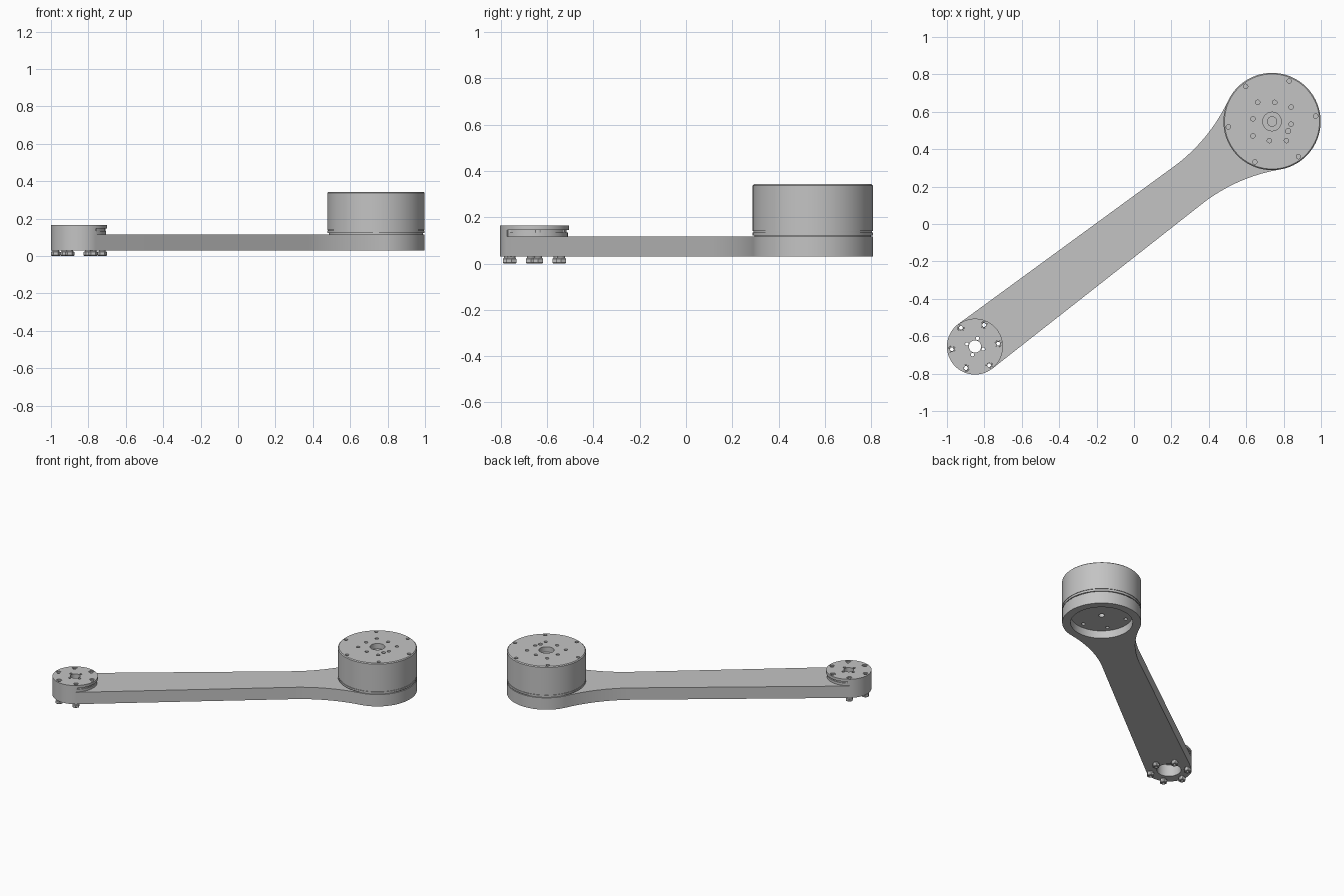
import bpy, bmesh, math
from mathutils import Vector

if "Cube" in bpy.data.objects:
    bpy.data.objects.remove(bpy.data.objects["Cube"], do_unlink=True)

grey = bpy.data.materials.new("machined grey")
grey.use_nodes = True
colour = (0.55, 0.55, 0.55, 1)
grey.diffuse_color = colour
grey.node_tree.nodes["Principled BSDF"].inputs["Base Color"].default_value = colour

MOTOR = Vector((0.738, 0.548))      # large joint centre
HUB = Vector((-0.85, -0.655))       # small joint centre
AXIS = (MOTOR - HUB).normalized()
SIDE = Vector((-AXIS.y, AXIS.x))
MOTOR_R, HUB_R = 0.26, 0.15
BOTTOM, TOP, HUB_TOP, MOTOR_TOP = 0.03, 0.116, 0.165, 0.343


def finish(name, bm):
    bmesh.ops.remove_doubles(bm, verts=bm.verts, dist=1e-5)
    bmesh.ops.recalc_face_normals(bm, faces=bm.faces)
    mesh = bpy.data.meshes.new(name)
    bm.to_mesh(mesh)
    bm.free()
    mesh.materials.append(grey)
    obj = bpy.data.objects.new(name, mesh)
    bpy.context.collection.objects.link(obj)
    return obj


def smooth(obj):
    bpy.ops.object.select_all(action='DESELECT')
    obj.select_set(True)
    bpy.context.view_layer.objects.active = obj
    bpy.ops.object.shade_smooth_by_angle(angle=math.radians(30))


def lathe(name, profile, centre, sides=96, ring=False):
    """Revolve (radius, z) points; ring closes the profile into a tube."""
    bm = bmesh.new()
    vs = [bm.verts.new((r, 0, z)) for r, z in profile]
    pairs = list(zip(vs, vs[1:])) + ([(vs[-1], vs[0])] if ring else [])
    es = [bm.edges.new(p) for p in pairs]
    bmesh.ops.spin(bm, geom=vs + es, cent=(0, 0, 0), axis=(0, 0, 1),
                   angle=math.tau, steps=sides)
    bmesh.ops.translate(bm, verts=bm.verts, vec=(*centre, 0))
    return finish(name, bm)


def prism(name, outline, z0, z1):
    bm = bmesh.new()
    face = bm.faces.new([bm.verts.new((p.x, p.y, z0)) for p in outline])
    new = bmesh.ops.extrude_face_region(bm, geom=[face])["geom"]
    bmesh.ops.translate(bm, vec=(0, 0, z1 - z0),
                        verts=[v for v in new if isinstance(v, bmesh.types.BMVert)])
    return finish(name, bm)


def circle(centre, radius, count, start):
    """Evenly spaced points on a bolt circle, start in degrees."""
    return [centre + radius * Vector((math.cos(a), math.sin(a))) for a in
            (math.radians(start + 360 * i / count) for i in range(count))]


def drill(obj, holes):
    """Cut (centre, radius, z0, z1) round holes."""
    for centre, radius, z0, z1 in holes:
        sides = 64 if radius > 0.1 else 24
        cutter = prism("hole_cutter", circle(centre, radius, sides, 0), z0, z1)
        cutter.hide_render = True
        mod = obj.modifiers.new("hole", 'BOOLEAN')
        mod.operation, mod.solver, mod.object = 'DIFFERENCE', 'EXACT', cutter
        bpy.context.view_layer.objects.active = obj
        bpy.ops.object.modifier_apply(modifier=mod.name)
        bpy.data.objects.remove(cutter, do_unlink=True)


def arc(centre, radius, a0, a1, steps):
    return [centre + radius * (math.cos(a) * AXIS + math.sin(a) * SIDE) for a in
            (a0 + (a1 - a0) * i / steps for i in range(steps + 1))]


# Link arm: round ends, slight taper, concave fillets into the large end
fillet_s, half = 0.55, 0.125
fillet_r = (fillet_s**2 + half**2 - MOTOR_R**2) / (2 * (MOTOR_R - half))
rise = half + fillet_r
tangent = math.atan2(rise, -fillet_s)
left_c = MOTOR - fillet_s * AXIS + rise * SIDE
right_c = MOTOR - fillet_s * AXIS - rise * SIDE
quarter = math.pi / 2
outline = arc(MOTOR, MOTOR_R, -tangent, tangent, 72)
outline += arc(left_c, fillet_r, tangent - math.pi, -quarter, 16)[1:]
outline += arc(HUB, HUB_R, quarter, 3 * quarter, 48)
outline += arc(right_c, fillet_r, quarter, math.pi - tangent, 16)[:-1]
arm = prism("link_arm", outline, BOTTOM, TOP)
inserts = circle(HUB, 0.125, 6, 7)
drill(arm, [(MOTOR, 0.205, 0, 0.2), (HUB, 0.08, 0, 0.2)]
      + [(p, 0.018, 0, 0.2) for p in inserts])
smooth(arm)

# Raised half wall around the outer side of the small joint
wall = prism("hub_wall", arc(HUB, HUB_R, quarter, 3 * quarter, 48)
             + arc(HUB, 0.1445, 3 * quarter, quarter, 48), TOP, HUB_TOP)
smooth(wall)

# Grooved disc on the small joint
disc = lathe("hub_disc", [(0, TOP), (0.144, TOP), (0.144, 0.134), (0.139, 0.134),
                          (0.139, 0.146), (0.149, 0.146), (0.149, HUB_TOP),
                          (0, HUB_TOP)], HUB)
drill(disc, [(HUB, 0.033, 0, 0.3)]
      + [(p, 0.009, 0, 0.3) for p in circle(HUB, 0.046, 4, 73)]
      + [(p, 0.018, 0, 0.3) for p in inserts])
smooth(disc)

# Hollow threaded inserts with hexagonal nuts below
for i, p in enumerate(inserts):
    smooth(lathe(f"insert_sleeve_{i + 1}", [(0.011, 0.02), (0.0175, 0.02),
                 (0.0175, 0.161), (0.011, 0.161)], p, 24, True))
    smooth(lathe(f"hex_nut_{i + 1}", [(0.011, 0), (0.021, 0), (0.025, 0.004),
                 (0.025, 0.02), (0.021, 0.024), (0.011, 0.024)], p, 6, True))

# Motor housing with hub below, seam grooves and a softened top rim
motor = lathe("motor_housing", [(0, 0.085), (0.204, 0.085), (0.204, TOP),
                                (0.252, TOP), (0.252, 0.122), (MOTOR_R, 0.122),
                                (MOTOR_R, 0.135), (0.256, 0.135), (0.256, 0.14),
                                (MOTOR_R, 0.14), (MOTOR_R, 0.337),
                                (0.254, MOTOR_TOP), (0, MOTOR_TOP)], MOTOR)
top_holes = (circle(MOTOR, 0.128, 4, 37) + circle(MOTOR, 0.103, 4, 82)
             + circle(MOTOR, 0.235, 6, 7))
drill(motor, [(p, 0.012, 0.31, 0.4) for p in top_holes]
      + [(circle(MOTOR, 0.1, 1, -31)[0], 0.014, 0.28, 0.4),
         (MOTOR, 0.05, 0.305, 0.4), (MOTOR, 0.025, 0.22, 0.38),
         (MOTOR, 0.02, 0.05, 0.11)]
      + [(p, 0.012, 0.05, 0.11) for p in circle(MOTOR, 0.165, 6, 37)])
smooth(motor)
